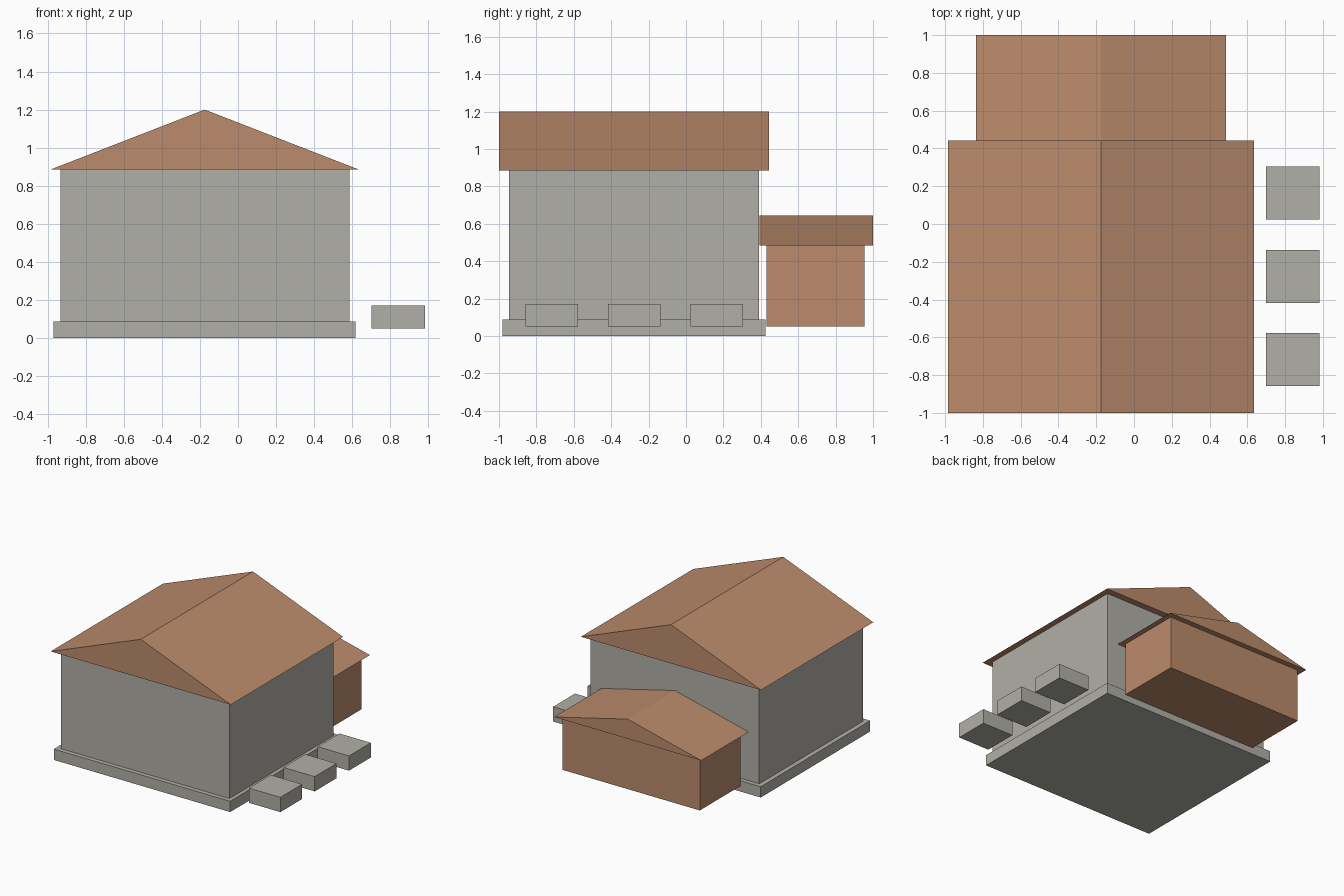
import bpy
import bmesh

cube = bpy.data.objects.get("Cube")
if cube:
    bpy.data.objects.remove(cube, do_unlink=True)


def make_material(name, color):
    mat = bpy.data.materials.new(name)
    mat.use_nodes = True
    mat.diffuse_color = color
    bsdf = next(n for n in mat.node_tree.nodes if n.type == "BSDF_PRINCIPLED")
    bsdf.inputs["Base Color"].default_value = color
    return mat


stone = make_material("warm grey stone", (0.44, 0.43, 0.385, 1))
clay = make_material("clay brown", (0.50, 0.26, 0.15, 1))


def prism(name, profile, y0, y1, mat):
    """Extrude an x-z profile from y0 to y1."""
    bm = bmesh.new()
    face = bm.faces.new([bm.verts.new((x, y0, z)) for x, z in profile])
    ext = bmesh.ops.extrude_face_region(bm, geom=[face])
    verts = [v for v in ext["geom"] if isinstance(v, bmesh.types.BMVert)]
    bmesh.ops.translate(bm, verts=verts, vec=(0, y1 - y0, 0))
    bmesh.ops.recalc_face_normals(bm, faces=bm.faces)
    mesh = bpy.data.meshes.new(name)
    bm.to_mesh(mesh)
    bm.free()
    mesh.materials.append(mat)
    obj = bpy.data.objects.new(name, mesh)
    bpy.context.collection.objects.link(obj)
    return obj


def box(name, x, y, z, mat):
    profile = [(x[0], z[0]), (x[1], z[0]), (x[1], z[1]), (x[0], z[1])]
    return prism(name, profile, *y, mat)


def gable_roof(name, x, y, z, mat):
    profile = [(x[0], z[0]), (x[1], z[0]), (sum(x) / 2, z[1])]
    return prism(name, profile, *y, mat)


# Main building
box("foundation", (-0.97, 0.617), (-0.982, 0.425), (0, 0.088), stone)
box("main_walls", (-0.932, 0.585), (-0.946, 0.39), (0.088, 0.885), stone)
gable_roof("main_roof", (-0.985, 0.635), (-1, 0.443), (0.885, 1.2), clay)

# Rear annex
box("annex_walls", (-0.793, 0.443), (0.43, 0.955), (0.05, 0.485), clay)
gable_roof("annex_roof", (-0.837, 0.487), (0.392, 1), (0.485, 0.645), clay)

# Row of blocks along the left side
for i in range(3):
    y = -0.858 + i * 0.441
    box(f"side_block_{i + 1}", (0.7, 0.982), (y, y + 0.28), (0.05, 0.17), stone)
